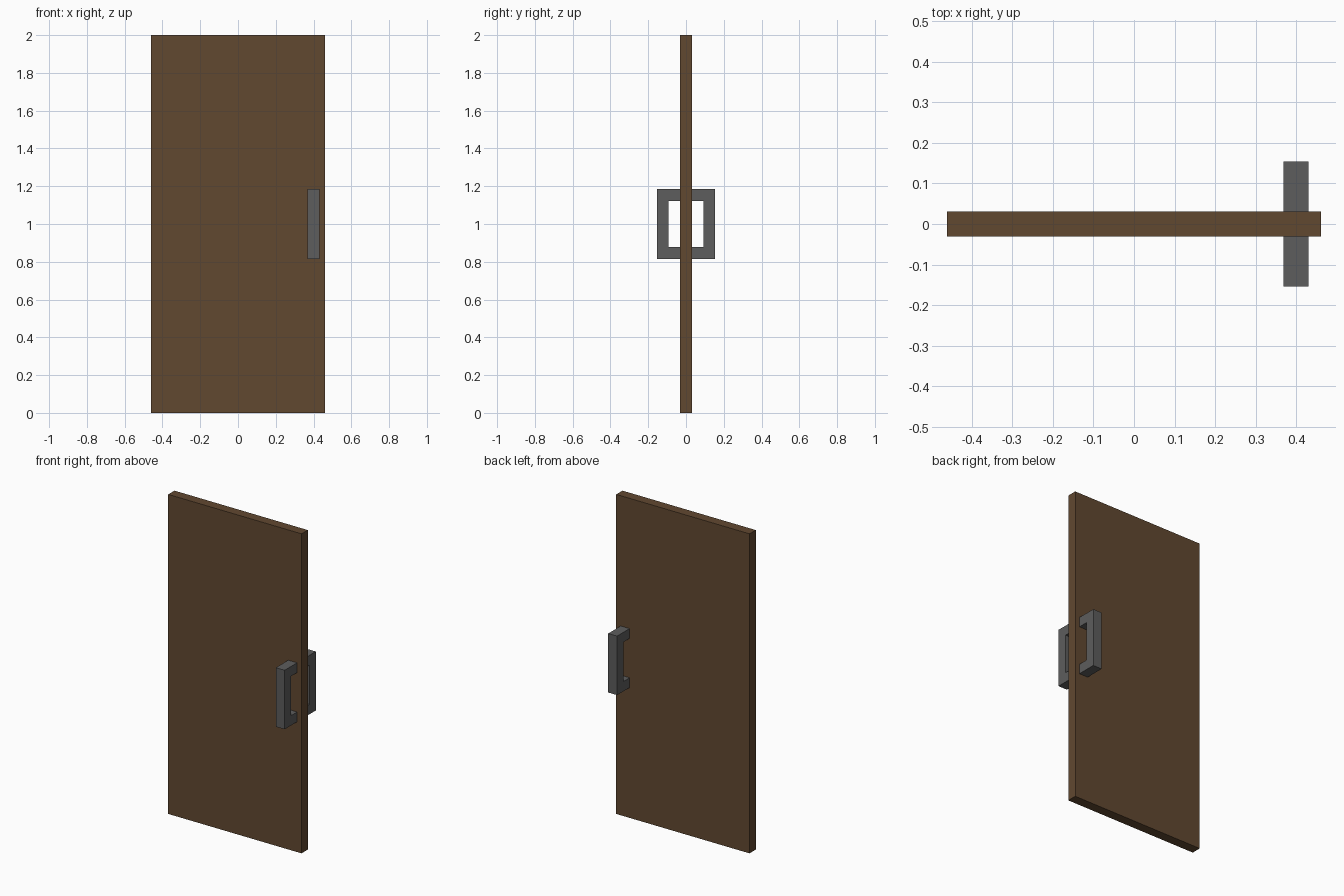
import bpy, bmesh

if "Cube" in bpy.data.objects:
    bpy.data.objects.remove(bpy.data.objects["Cube"])

U = 2 / 65  # design module: the door is 65 modules tall


def material(name, color):
    mat = bpy.data.materials.new(name)
    mat.diffuse_color = color
    mat.use_nodes = True
    mat.node_tree.nodes["Principled BSDF"].inputs["Base Color"].default_value = mat.diffuse_color
    return mat


def extrude_profile(name, points, x0, x1, mat):
    """Extrude a closed (y, z) profile along x."""
    bm = bmesh.new()
    face = bm.faces.new([bm.verts.new((x0, y, z)) for y, z in points])
    new = bmesh.ops.extrude_face_region(bm, geom=[face])["geom"]
    verts = [g for g in new if isinstance(g, bmesh.types.BMVert)]
    bmesh.ops.translate(bm, verts=verts, vec=(x1 - x0, 0, 0))
    bmesh.ops.recalc_face_normals(bm, faces=bm.faces)
    mesh = bpy.data.meshes.new(name)
    bm.to_mesh(mesh)
    bm.free()
    mesh.materials.append(mat)
    obj = bpy.data.objects.new(name, mesh)
    bpy.context.collection.objects.link(obj)
    return obj


wood = material("dark_wood", (0.12, 0.065, 0.03, 1))
metal = material("dark_metal", (0.11, 0.11, 0.11, 1))

# Door slab
extrude_profile("door_panel", [(-U, 0), (U, 0), (U, 2), (-U, 2)],
                -15 * U, 15 * U, wood)

# C-shaped pull handles, one on each face of the door
for name, side in (("front_handle", -1), ("back_handle", 1)):
    half, bar = 6 * U, 4 * U
    c_shape = [(1, -half), (5, -half), (5, half), (1, half),
               (1, bar), (3, bar), (3, -bar), (1, -bar)]
    extrude_profile(name, [(side * y * U, 1 + z) for y, z in c_shape],
                    12 * U, 14 * U, metal)
